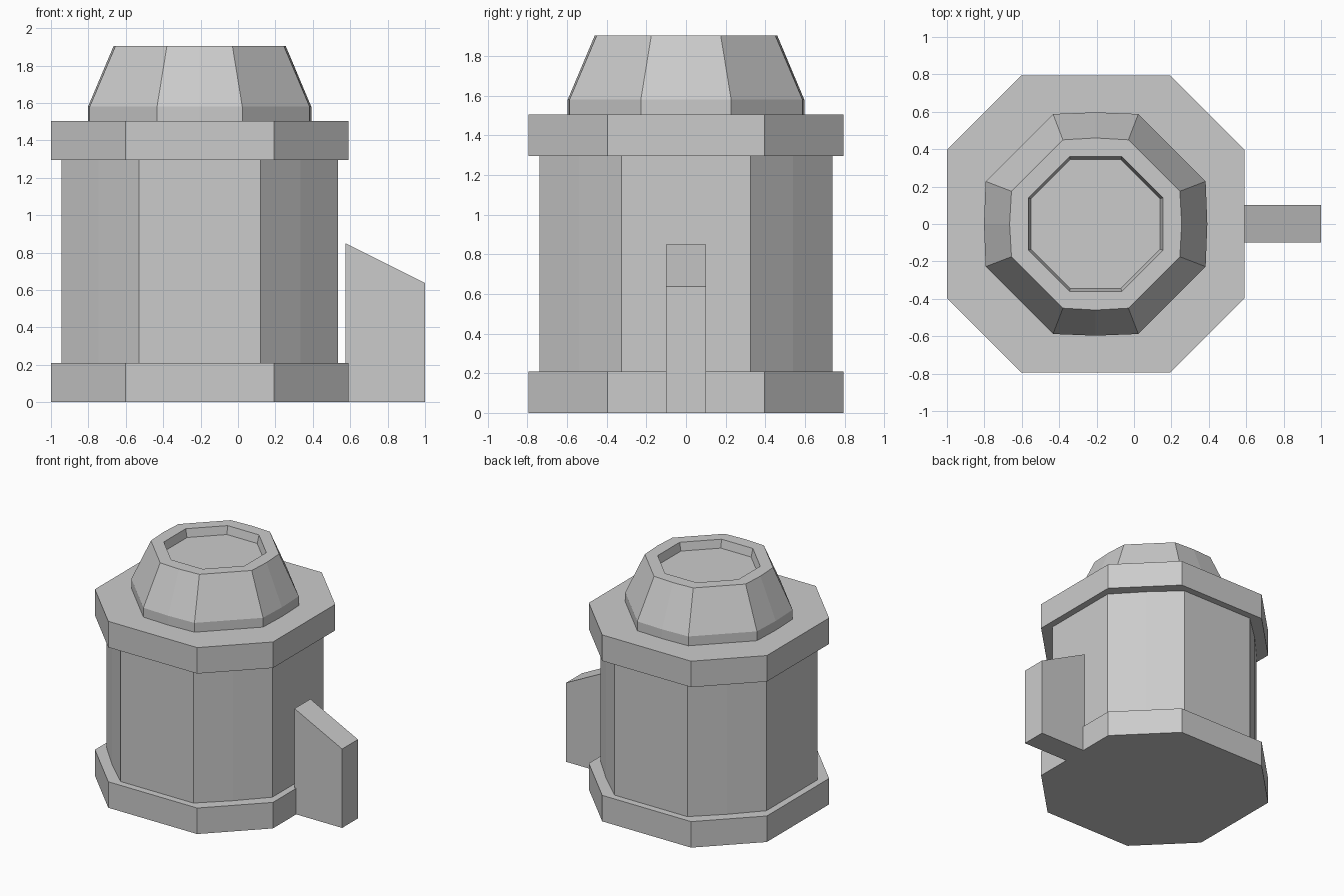
import bpy, bmesh

if "Cube" in bpy.data.objects:
    bpy.data.objects.remove(bpy.data.objects["Cube"])

CX = -0.205  # axis of the round tower


def outline(half, side, axis_mid=None, diag_mid=None):
    """Eight-sided outline, optionally with a slight kink mid-side."""
    quarter = []
    if axis_mid:
        quarter.append((axis_mid, 0))
    quarter.append((half, side))
    if diag_mid:
        quarter.append((diag_mid, diag_mid))
    quarter.append((side, half))
    pts = []
    for _ in range(4):
        pts += quarter
        quarter = [(-y, x) for x, y in quarter]
    return pts


def finish(name, bm):
    bmesh.ops.recalc_face_normals(bm, faces=bm.faces)
    mesh = bpy.data.meshes.new(name)
    bm.to_mesh(mesh)
    bm.free()
    obj = bpy.data.objects.new(name, mesh)
    bpy.context.collection.objects.link(obj)
    return obj


def loft(name, sections):
    """Closed solid through stacked (outline, z) sections."""
    bm = bmesh.new()
    rings = [[bm.verts.new((CX + x, y, z)) for x, y in pts] for pts, z in sections]
    for a, b in zip(rings, rings[1:]):
        n = len(a)
        for i in range(n):
            j = (i + 1) % n
            bm.faces.new((a[i], a[j], b[j], b[i]))
    bm.faces.new(rings[0])
    bm.faces.new(rings[-1])
    return finish(name, bm)


# Base and top slabs
slab = outline(0.795, 0.397)
for name, z0, z1 in (("base_slab", 0, 0.21), ("top_slab", 1.295, 1.505)):
    loft(name, [(slab, z0), (slab, z1)])

# Main body
wall = outline(0.74, 0.325, diag_mid=0.54)
loft("body", [(wall, 0.2), (wall, 1.305)])

# Tapered cap with a shallow recess in its top
foot = outline(0.588, 0.228, axis_mid=0.597)
loft("cap", [
    (foot, 1.5),
    (foot, 1.58),
    (outline(0.45, 0.175, axis_mid=0.46), 1.905),
    (outline(0.36, 0.14, axis_mid=0.36), 1.905),
    (outline(0.345, 0.135, axis_mid=0.345), 1.84),
])

# Sloped side fin
bm = bmesh.new()
profile = [(0.575, 0), (1.0, 0), (1.0, 0.637), (0.575, 0.85)]
face = bm.faces.new([bm.verts.new((x, -0.1, z)) for x, z in profile])
ext = bmesh.ops.extrude_face_region(bm, geom=[face], use_keep_orig=True)
bmesh.ops.translate(bm, vec=(0, 0.202, 0),
                    verts=[g for g in ext["geom"] if isinstance(g, bmesh.types.BMVert)])
finish("side_fin", bm)
